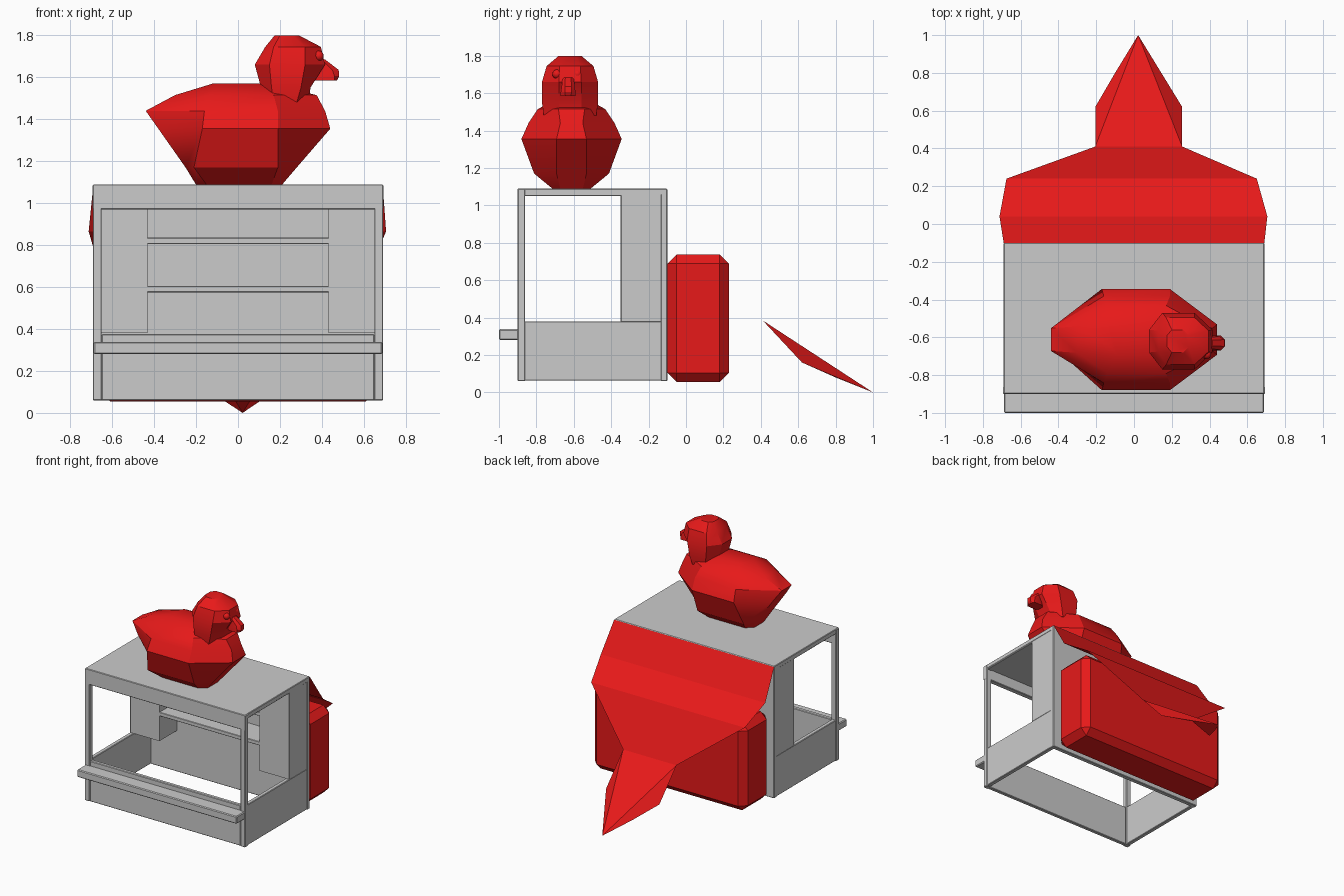
import bpy, bmesh

if "Cube" in bpy.data.objects:
    bpy.data.objects.remove(bpy.data.objects["Cube"])

red = bpy.data.materials.new("red")
red.diffuse_color = (0.8, 0.01, 0.01, 1)
red.use_nodes = True
red.node_tree.nodes["Principled BSDF"].inputs["Base Color"].default_value = red.diffuse_color


def make(name, bm, mat=None, angle=None):
    bmesh.ops.recalc_face_normals(bm, faces=bm.faces[:])
    me = bpy.data.meshes.new(name)
    bm.to_mesh(me)
    bm.free()
    ob = bpy.data.objects.new(name, me)
    bpy.context.collection.objects.link(ob)
    if mat:
        me.materials.append(mat)
    if angle:
        bpy.ops.object.select_all(action='DESELECT')
        ob.select_set(True)
        bpy.context.view_layer.objects.active = ob
        bpy.ops.object.shade_smooth_by_angle(angle=angle)
    return ob


def box(name, x, y, z, bevel=0.004, mat=None):
    bm = bmesh.new()
    bmesh.ops.create_cube(bm, size=1)
    for v in bm.verts:
        for i, (a, b) in enumerate((x, y, z)):
            v.co[i] = a if v.co[i] < 0 else b
    if bevel:
        bmesh.ops.bevel(bm, geom=bm.edges[:], offset=bevel, segments=1, affect='EDGES')
    return make(name, bm, mat)


def loft(name, rings, cy, mat):
    """Eight-sided rings: z, back x, side x pair, front x, side half width, end half width."""
    bm = bmesh.new()
    loops = []
    for z, x0, xa, xb, x1, w, e in rings:
        pts = [(x0, -e), (xa, -w), (xb, -w), (x1, -e), (x1, e), (xb, w), (xa, w), (x0, e)]
        loops.append([bm.verts.new((x, cy + y, z)) for x, y in pts])
    for a, b in zip(loops, loops[1:]):
        for i in range(8):
            j = (i + 1) % 8
            bm.faces.new((a[i], a[j], b[j], b[i]))
    bm.faces.new(loops[0])
    bm.faces.new(loops[-1])
    return make(name, bm, mat, 0.5)


# Stall shell: roof, back wall, front panel, fascia and counter
box("roof", (-.69, .69), (-.9, -.1), (1.055, 1.09))
box("back_wall", (-.69, .69), (-.135, -.1), (.06, 1.087))
box("front_panel", (-.65, .65), (-.895, -.865), (.06, .375))
box("fascia", (-.693, .693), (-.9, -.86), (.97, 1.088))
box("counter", (-.688, .688), (-1, -.89), (.28, .338), .006)

# Sides: post, low panel, rear panel, and corner cupboard
for s, side in ((-1, "left"), (1, "right")):
    def span(a, b):
        return tuple(sorted((s * a, s * b)))
    box(side + "_front_post", span(.65, .692), (-.9, -.86), (.06, 1.08))
    box(side + "_low_panel", span(.655, .688), (-.87, -.12), (.063, .38))
    box(side + "_rear_panel", span(.655, .688), (-.35, -.12), (.375, 1.06))
    box(side + "_top_rail", span(.65, .688), (-.87, -.12), (1.05, 1.08))
    box(side + "_cupboard", span(.432, .66), (-.35, -.13), (.38, 1.06), 0)

# Shelves between the cupboards
for i, z in enumerate((.575, .805)):
    box(f"shelf_{i + 1}", (-.435, .435), (-.35, -.13), (z, z + .03), .003)

# Chamfered crate behind the stall
box("rear_crate", (-.66, .66), (-.1, .23), (.055, .738), .05, red)

# Cloth hanging from the roof edge with a pointed tail
bm = bmesh.new()
rows = [(-.69, .69, -.1, 1.085), (-.712, .706, .04, .865), (-.675, .65, .24, .738),
        (-.205, .255, .41, .385)]
verts = [[bm.verts.new((x, y, z)) for x in (a, b)] for a, b, y, z in rows]
for (a, b), (c, d) in zip(verts, verts[1:]):
    bm.faces.new((a, b, d, c))
tip = bm.verts.new((.022, 1, 0))
bm.faces.new((verts[-1][0], verts[-1][1], tip))
for top, x1, x2 in ((verts[-1][0], -.205, -.1), (verts[-1][1], .255, .14)):
    p = bm.verts.new((x1, .62, .16))
    q = bm.verts.new((x2, .8, .08))
    bm.faces.new((top, p, tip))
    bm.faces.new((p, q, tip))
make("hanging_cloth", bm, red)

# Bird on the roof: body, head, beak and eyes
loft("bird_body", [
    (1.088, -.2, -.15, .16, .21, .10, .06),
    (1.17, -.25, -.21, .19, .28, .20, .08),
    (1.355, -.38, -.17, .19, .44, .268, .08),
    (1.44, -.44, -.16, .19, .415, .23, .06),
    (1.515, -.30, -.14, .17, .375, .18, .07),
    (1.57, -.12, -.09, .08, .14, .08, .04)], -.612, red)
loft("bird_head", [
    (1.48, .12, .17, .28, .34, .14, .06),
    (1.55, .11, .16, .30, .345, .15, .06),
    (1.66, .08, .15, .32, .415, .15, .06),
    (1.745, .13, .17, .32, .395, .125, .055),
    (1.80, .175, .2, .26, .29, .06, .03)], -.62, red)
loft("bird_beak", [
    (1.585, .36, .39, .46, .472, .04, .015),
    (1.605, .36, .40, .46, .482, .04, .018),
    (1.635, .36, .40, .45, .48, .035, .018),
    (1.685, .36, .37, .40, .415, .03, .015)], -.63, red)
for i, y in enumerate((-.69, -.58)):
    bm = bmesh.new()
    bmesh.ops.create_uvsphere(bm, u_segments=10, v_segments=6, radius=.025)
    bmesh.ops.translate(bm, verts=bm.verts[:], vec=(.385, y, 1.702))
    make(f"bird_eye_{i + 1}", bm, red, 0.9)
